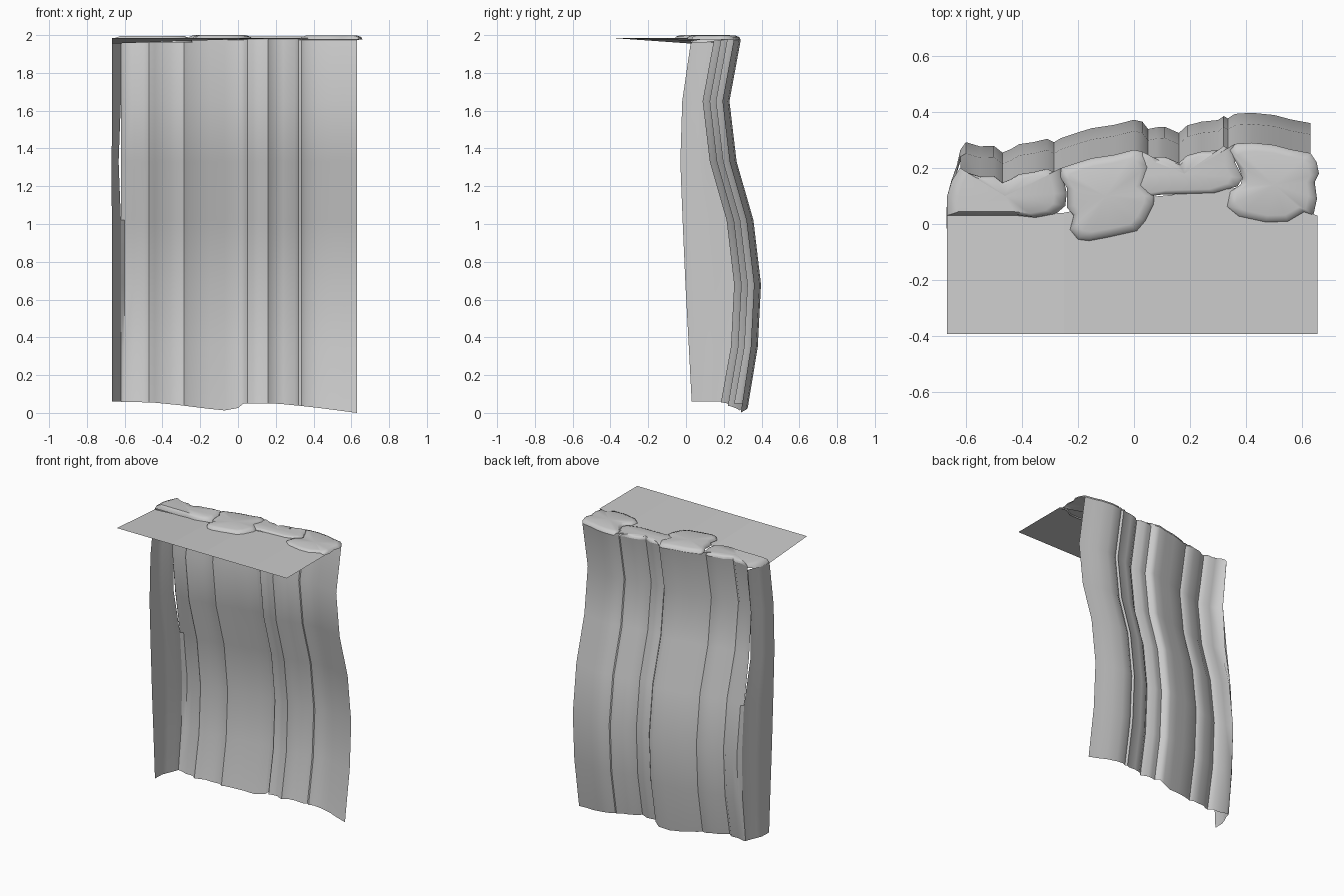
import bpy, math

if "Cube" in bpy.data.objects:
    bpy.data.objects.remove(bpy.data.objects["Cube"])

# Fold profile of the falling sheet at its top edge: (x, y)
FOLDS = [(-.62, .20), (-.60, .185), (-.55, .17), (-.50, .172), (-.47, .148), (-.44, .16),
         (-.41, .178), (-.36, .185), (-.31, .197), (-.285, .185), (-.26, .20), (-.20, .22),
         (-.15, .235), (-.07, .247), (0, .265), (.03, .258), (.05, .232), (.08, .238),
         (.11, .24), (.16, .218), (.19, .245), (.24, .258), (.30, .264), (.32, .278),
         (.335, .27), (.36, .286), (.42, .29), (.50, .282), (.56, .266), (.63, .253)]
# Sway of the sheet: (height, y shift)
SWAY = [(1.975, 0), (1.65, -.06), (1.33, -.022), (1.02, .067), (.68, .107), (.35, .09), (0, .037)]
HEM = [(-.67, .06), (-.45, .055), (-.3, .04), (-.1, .015), (-.02, .01), (.03, .05),
       (.2, .05), (.4, .03), (.63, 0)]


def lerp(table, x):
    if x <= table[0][0]:
        return table[0][1]
    for (a, p), (b, q) in zip(table, table[1:]):
        if x <= b:
            return p + (q - p) * (x - a) / (b - a)
    return table[-1][1]


def make(name, verts, faces, smooth=True):
    me = bpy.data.meshes.new(name)
    me.from_pydata(verts, [], faces)
    ob = bpy.data.objects.new(name, me)
    bpy.context.collection.objects.link(ob)
    if smooth:
        bpy.ops.object.select_all(action='DESELECT')
        bpy.context.view_layer.objects.active = ob
        ob.select_set(True)
        bpy.ops.object.shade_smooth_by_angle(angle=math.radians(50))
    return ob


def grid(name, rows, smooth=True):
    n = len(rows[0])
    faces = [(r*n+c, r*n+c+1, (r+1)*n+c+1, (r+1)*n+c)
             for r in range(len(rows)-1) for c in range(n-1)]
    return make(name, [p for row in rows for p in row], faces, smooth)


# Main falling sheet
rows = []
for i, (z, s) in enumerate(SWAY):
    last = i == len(SWAY) - 1
    rows.append([(x, y + s * (.6 if x < -.61 else 1), lerp(HEM, x) if last else z)
                 for x, y in reversed(FOLDS)])
grid("falling_water", rows)

# Side return at the left end, with a narrow split part way up
edge_y = [.025, -.02, -.03, -.018, -.003, .015, .03]
rows = []
for i, (z, s) in enumerate(SWAY):
    if i == 0:
        z = 1.96
    if i == len(SWAY) - 1:
        z = .06
    y0, y1 = edge_y[i], .20 + s * .6
    split = .012 if i == 2 else 0
    rows.append([(x - split * t, y0 + (y1 - y0) * t, z) for x, t in
                 [(-.62, 1), (-.632, .8), (-.652, .58), (-.665, .38), (-.668, 0)]])
grid("left_side_water", rows)

# Flat water surface feeding the fall, dipping at its left rear corner
back = [(-.668, .03, 1.955), (-.25, .04, 1.97), (0, .09, 1.978), (.38, .13, 1.983), (.655, .03, 1.985)]
grid("water_surface", [[(x, -.393, 1.985) for x, _, _ in back], back], False)


# Rounded overlapping lips: rear edge follows the folds, front edge is given
def lip(name, x0, x1, front, centre, low, high):
    rear = [(x, y, 1.975) for x, y in FOLDS if x0 <= x <= x1]
    # front runs from the left end round to the right end
    ring = [(x, y, low) for x, y in front] + rear[::-1]
    n = len(ring)
    cx, cy = centre
    verts = []
    for k, h in ((1, 0), (.95, .65), (.8, 1)):
        for x, y, z in ring:
            verts.append((cx + (x-cx)*k, cy + (y-cy)*k, z + (high-z)*h))
    verts.append((cx, cy, high - .004))
    faces = [(r*n+i, r*n+(i+1) % n, (r+1)*n+(i+1) % n, (r+1)*n+i)
             for r in range(2) for i in range(n)]
    faces += [(2*n+i, 2*n+(i+1) % n, 3*n) for i in range(n)]
    make(name, verts, faces)


lip("left_lip", -.62, -.26,
    [(-.65, .155), (-.667, .10), (-.668, .03), (-.55, .03), (-.42, .03), (-.35, .022),
     (-.28, .035), (-.245, .065), (-.24, .11)], (-.46, .1), 1.962, 1.994)
lip("middle_lip", -.26, .03,
    [(-.265, .17), (-.24, .13), (-.24, .06), (-.215, .03), (-.228, -.02), (-.20, -.055),
     (-.16, -.06), (-.08, -.045), (.01, -.025), (.04, .01), (.07, .07), (.072, .10),
     (.03, .14), (.055, .21)], (-.1, .1), 1.979, 2.0)
lip("inner_right_lip", .03, .36,
    [(-.02, .17), (-.025, .09), (.1, .105), (.29, .11), (.37, .135), (.388, .165), (.36, .22)],
    (.18, .18), 1.979, 1.993)
lip("right_lip", .335, .63,
    [(.37, .21), (.387, .165), (.38, .14), (.34, .115), (.328, .06), (.37, .025), (.47, .003),
     (.55, .005), (.61, .04), (.64, .03), (.653, .09), (.645, .15), (.66, .18), (.652, .22)],
    (.5, .14), 1.976, 1.998)
